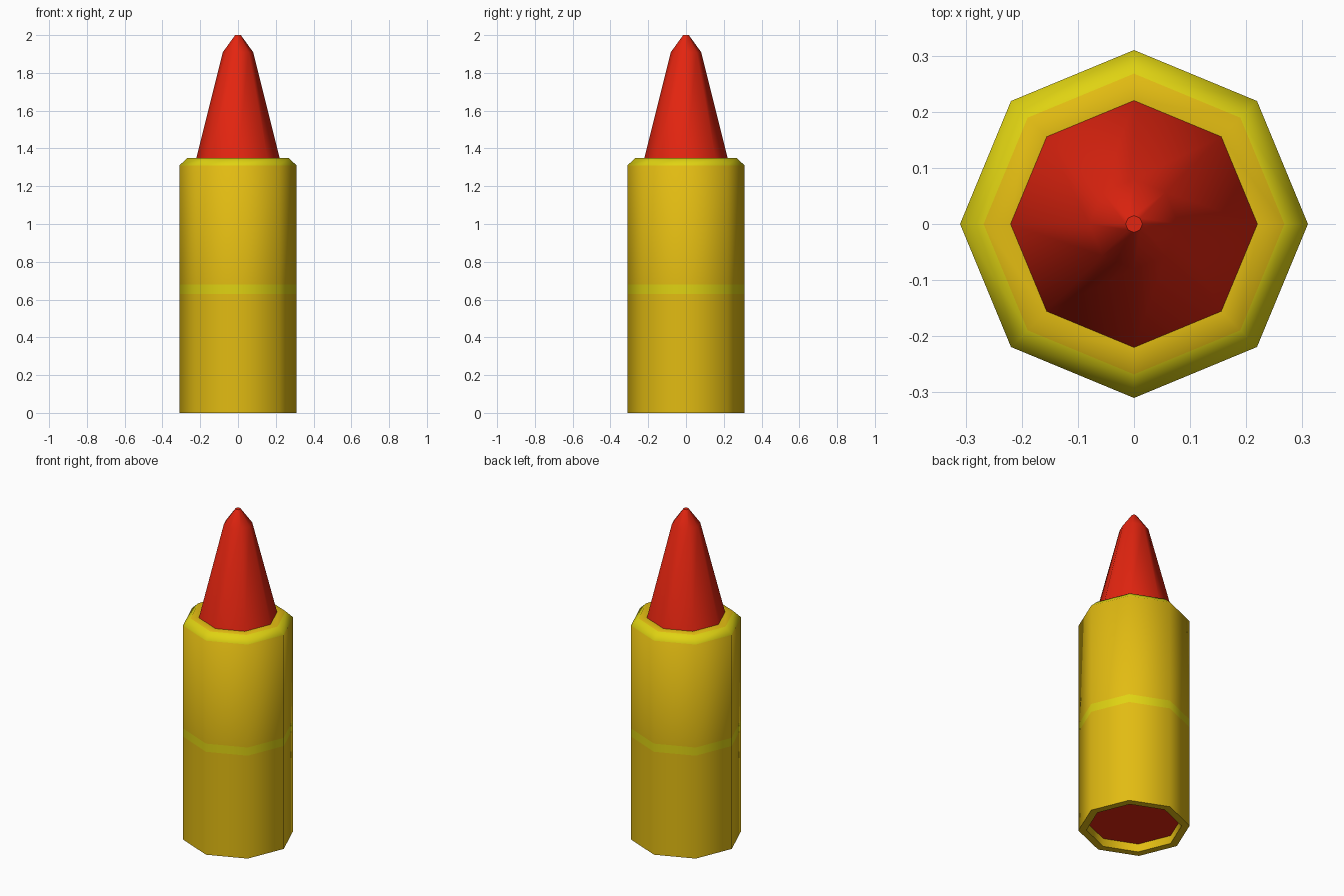
import bpy, bmesh, math

if "Cube" in bpy.data.objects:
    bpy.data.objects.remove(bpy.data.objects["Cube"])

SIDES = 8


def material(name, rgb):
    m = bpy.data.materials.new(name)
    m.diffuse_color = (*rgb, 1.0)
    m.use_nodes = True
    m.node_tree.nodes["Principled BSDF"].inputs["Base Color"].default_value = m.diffuse_color
    return m


gold = material("golden_yellow", (0.76, 0.50, 0.006))
lemon = material("lemon_yellow", (0.74, 0.65, 0.006))
red = material("wax_red", (0.77, 0.018, 0.005))


def lathe(name, profile, mats, bands, cap_start=False, cap_end=False):
    """Spin a (radius, height) profile into an octagonal part; bands = material per segment."""
    bm = bmesh.new()
    rings = []
    for r, z in profile:
        rings.append([bm.verts.new((r * math.cos(math.tau * i / SIDES),
                                    r * math.sin(math.tau * i / SIDES), z))
                      for i in range(SIDES)])
    for k, slot in enumerate(bands):
        a, b = rings[k], rings[k + 1]
        for i in range(SIDES):
            j = (i + 1) % SIDES
            bm.faces.new((a[i], a[j], b[j], b[i])).material_index = slot
    if cap_start:
        bm.faces.new(rings[0][::-1])
    if cap_end:
        bm.faces.new(rings[-1])
    mesh = bpy.data.meshes.new(name)
    bm.to_mesh(mesh)
    bm.free()
    for m in mats:
        mesh.materials.append(m)
    ob = bpy.data.objects.new(name, mesh)
    bpy.context.collection.objects.link(ob)
    bpy.ops.object.select_all(action='DESELECT')
    ob.select_set(True)
    bpy.context.view_layer.objects.active = ob
    bpy.ops.object.shade_smooth_by_angle(angle=math.radians(50))
    return ob


# Casing: recessed base wall, rim, body with stripe, chamfer and top ring
lathe("casing",
      [(0.265, 0.05), (0.265, 0.0), (0.31, 0.0), (0.31, 0.63), (0.31, 0.68),
       (0.31, 1.31), (0.268, 1.35), (0.22, 1.35)],
      [gold, lemon], [0, 0, 0, 1, 0, 1, 0])

# Tapered wax tip
lathe("wax_tip", [(0.22, 1.35), (0.08, 1.91), (0.015, 2.0)], [red], [0, 0], cap_end=True)

# Wax visible in the recessed base
lathe("wax_base", [(0.265, 0.05), (0.265, 0.06)], [red], [0], cap_start=True)
